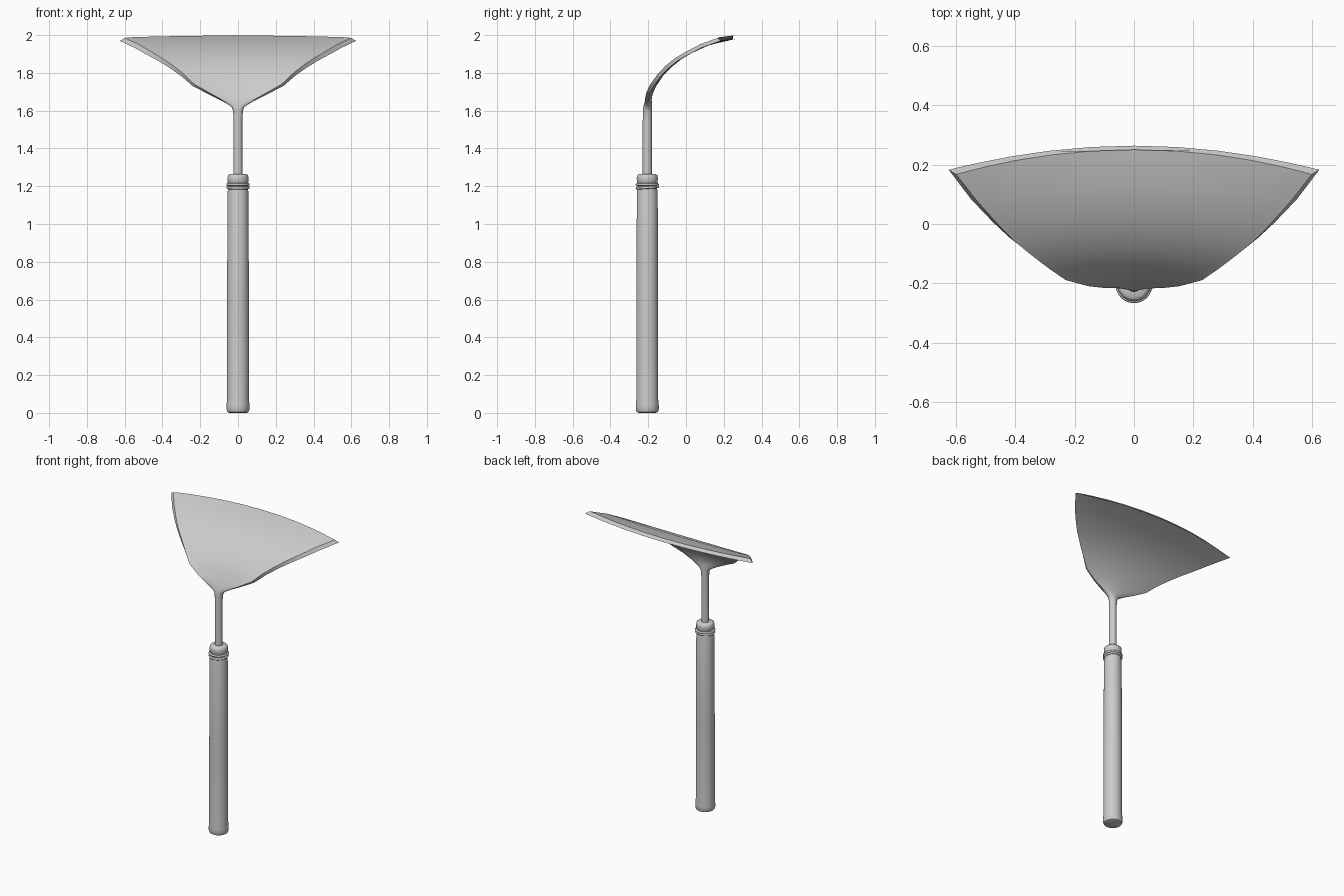
import bpy, bmesh
from math import sin, cos, pi, radians, hypot
from mathutils import Matrix

cube = bpy.data.objects.get("Cube")
if cube:
    bpy.data.objects.remove(cube)

AXIS_Y = -0.205

steel = bpy.data.materials.new("light_grey")
steel.use_nodes = True
GREY = (0.6, 0.6, 0.6, 1)
steel.diffuse_color = GREY
steel.node_tree.nodes["Principled BSDF"].inputs["Base Color"].default_value = GREY


def finish(bm, name, angle=40):
    bmesh.ops.recalc_face_normals(bm, faces=bm.faces)
    mesh = bpy.data.meshes.new(name)
    bm.to_mesh(mesh)
    bm.free()
    obj = bpy.data.objects.new(name, mesh)
    bpy.context.collection.objects.link(obj)
    mesh.materials.append(steel)
    bpy.ops.object.select_all(action='DESELECT')
    obj.select_set(True)
    bpy.context.view_layer.objects.active = obj
    bpy.ops.object.shade_smooth_by_angle(angle=radians(angle))
    return obj


def loft(bm, rings, capped=True):
    """Skin closed rings of points in order, optionally capping both ends."""
    rows = [[bm.verts.new(p) for p in ring] for ring in rings]
    n = len(rows[0])
    pairs = zip(rows, rows[1:]) if capped else zip(rows, rows[1:] + rows[:1])
    for a, b in pairs:
        for i in range(n):
            j = (i + 1) % n
            bm.faces.new((a[i], a[j], b[j], b[i]))
    if capped:
        bm.faces.new(rows[0])
        bm.faces.new(rows[-1])


def circle(r, z, n=32):
    return [(r * cos(2 * pi * i / n), AXIS_Y + r * sin(2 * pi * i / n), z) for i in range(n)]


# Handle: turned grip with a rounded butt and a collar
profile = [(0.045, 0.0), (0.056, 0.005), (0.061, 0.018), (0.061, 0.04), (0.058, 0.07),
           (0.058, 0.6), (0.055, 1.17), (0.052, 1.185), (0.051, 1.215), (0.055, 1.222),
           (0.056, 1.245), (0.053, 1.258), (0.044, 1.265), (0.02, 1.266)]
bm = bmesh.new()
loft(bm, [circle(r, z) for r, z in profile])
finish(bm, "handle")


# Wire rings wound around the collar, one slightly tilted
def wire_ring(name, z, tilt):
    bm = bmesh.new()
    rings = []
    for i in range(32):
        a = 2 * pi * i / 32
        rings.append([((0.055 + 0.007 * cos(b)) * cos(a), (0.055 + 0.007 * cos(b)) * sin(a),
                       0.007 * sin(b)) for b in (2 * pi * k / 8 for k in range(8))])
    loft(bm, rings, capped=False)
    bm.transform(Matrix.Translation((0, AXIS_Y, z)) @ Matrix.Rotation(radians(tilt), 4, 'X'))
    finish(bm, name, 60)


wire_ring("lower_wire_ring", 1.193, 4)
wire_ring("upper_wire_ring", 1.209, 0)

# Centre line of the shaft and blade in side view (y, z)
path = [(AXIS_Y, 1.25), (AXIS_Y, 1.55), (-0.203, 1.62), (-0.195, 1.67), (-0.165, 1.74),
        (-0.115, 1.81), (-0.05, 1.868), (0, 1.9), (0.08, 1.943), (0.18, 1.979), (0.262, 1.989)]


def at(s):
    """Point on the centre line at arc length s."""
    for (y0, z0), (y1, z1) in zip(path, path[1:]):
        d = hypot(y1 - y0, z1 - z0)
        if s <= d or (y1, z1) == path[-1]:
            return y0 + (y1 - y0) * s / d, z0 + (z1 - z0) * s / d
        s -= d


def normal(s):
    (y0, z0), (y1, z1) = at(max(0, s - 0.03)), at(s + 0.03)
    d = hypot(y1 - y0, z1 - z0)
    return -(z1 - z0) / d, (y1 - y0) / d


# Shaft and blade: one skin from round rod to flared plate (edge distance, half width)
stations = [(0, 0.024), (0.3, 0.023), (0.35, 0.026), (0.37, 0.034), (0.388, 0.06),
            (0.41, 0.10), (0.44, 0.16), (0.485, 0.24), (0.55, 0.30), (0.61, 0.36),
            (0.67, 0.42), (0.73, 0.475), (0.82, 0.55), (0.927, 0.625)]
N = 12
angles = [radians(170 - 160 * i / N) for i in range(N + 1)]
rings = []
for row, (s, w) in enumerate(stations):
    bow = 0.083 * max(0, (s - 0.36) / 0.567) ** 2
    flat = min(1, max(0, (w - 0.026) / 0.12))
    half = 0.024 + (0.010 - 0.024) * flat
    curl = 0.014 * flat * max(0, 1 - (s - 0.44) / 0.3)
    ring = []
    for side in (1, -1):
        for a in angles[::side]:
            u = cos(a) / cos(angles[-1])
            inset = 0.96 if side > 0 and flat > 0.5 else 1
            t = s + bow * (1 - u * u)
            if side > 0 and row == len(stations) - 1:
                t -= 0.011
            y, z = at(t)
            ny, nz = normal(t)
            h = side * half * (flat + (1 - flat) * sin(a)) + curl * u * u
            ring.append((w * u * inset, y + ny * h, z + nz * h))
    rings.append(ring)
bm = bmesh.new()
loft(bm, rings)
finish(bm, "shaft_and_blade", 45)
